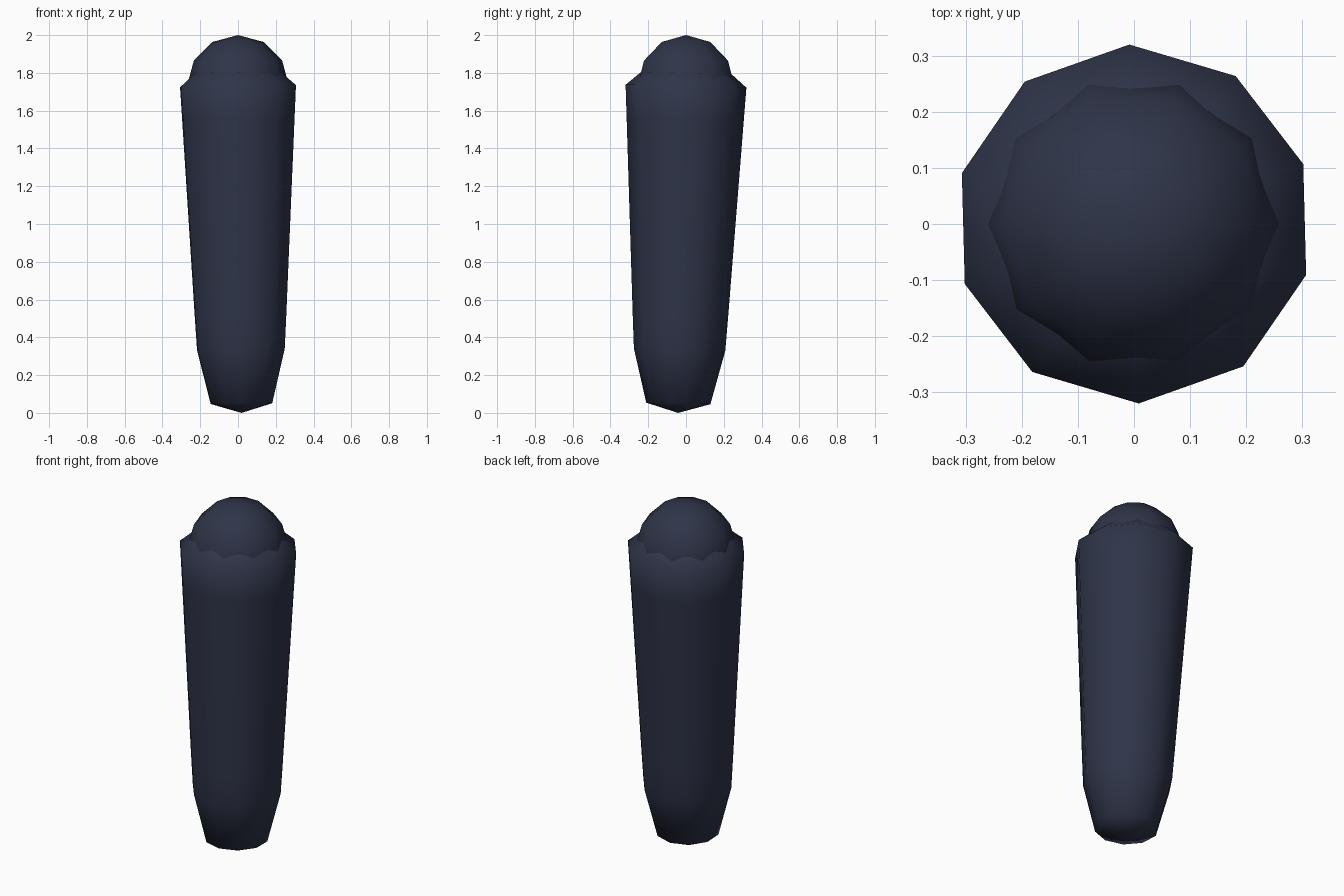
import bpy, bmesh, math
from mathutils import Vector

if "Cube" in bpy.data.objects:
    bpy.data.objects.remove(bpy.data.objects["Cube"])

SIDES = 10

mat = bpy.data.materials.new("dark_navy")
mat.diffuse_color = (0.028, 0.035, 0.066, 1)
mat.use_nodes = True
mat.node_tree.nodes["Principled BSDF"].inputs["Base Color"].default_value = mat.diffuse_color


def lathe(name, profile, start, end, turn):
    """Ten-sided lathe along the axis start-end; profile is (radius, distance from start)."""
    axis = (end - start).normalized()
    u = (Vector((1, 0, 0)) - axis * axis.x).normalized()
    v = axis.cross(u)
    bm = bmesh.new()
    rings = []
    for r, d in profile:
        c = start + axis * d
        if r == 0:
            rings.append([bm.verts.new(c)] * SIDES)
            continue
        angles = [turn + i * math.tau / SIDES for i in range(SIDES)]
        rings.append([bm.verts.new(c + (u * math.cos(a) + v * math.sin(a)) * r) for a in angles])
    for low, high in zip(rings, rings[1:]):
        for i in range(SIDES):
            j = (i + 1) % SIDES
            quad = [low[i], low[j], high[j], high[i]]
            bm.faces.new(list(dict.fromkeys(quad)))
    bmesh.ops.recalc_face_normals(bm, faces=bm.faces)
    for f in bm.faces:
        f.smooth = True
    mesh = bpy.data.meshes.new(name)
    bm.to_mesh(mesh)
    bm.free()
    mesh.materials.append(mat)
    obj = bpy.data.objects.new(name, mesh)
    bpy.context.collection.objects.link(obj)
    return obj


# Tapered, slightly leaning body with rounded ends
body_profile = [(0, 0), (0.17, 0.05), (0.242, 0.335), (0.252, 0.50),
                (0.31, 1.55), (0.32, 1.73), (0.21, 1.825), (0, 1.87)]
lathe("body", body_profile, Vector((0.019, -0.042, 0.0)), Vector((0, 0, 1.73)),
      math.radians(91.5))

# Low-poly ball set in the top
R = 0.27
ball_profile = [(0 if k in (0, 6) else R * math.sin(k * math.pi / 6),
                 R - R * math.cos(k * math.pi / 6)) for k in range(7)]
lathe("ball_top", ball_profile, Vector((0, 0, 2 - 2 * R)), Vector((0, 0, 2)), 0)
